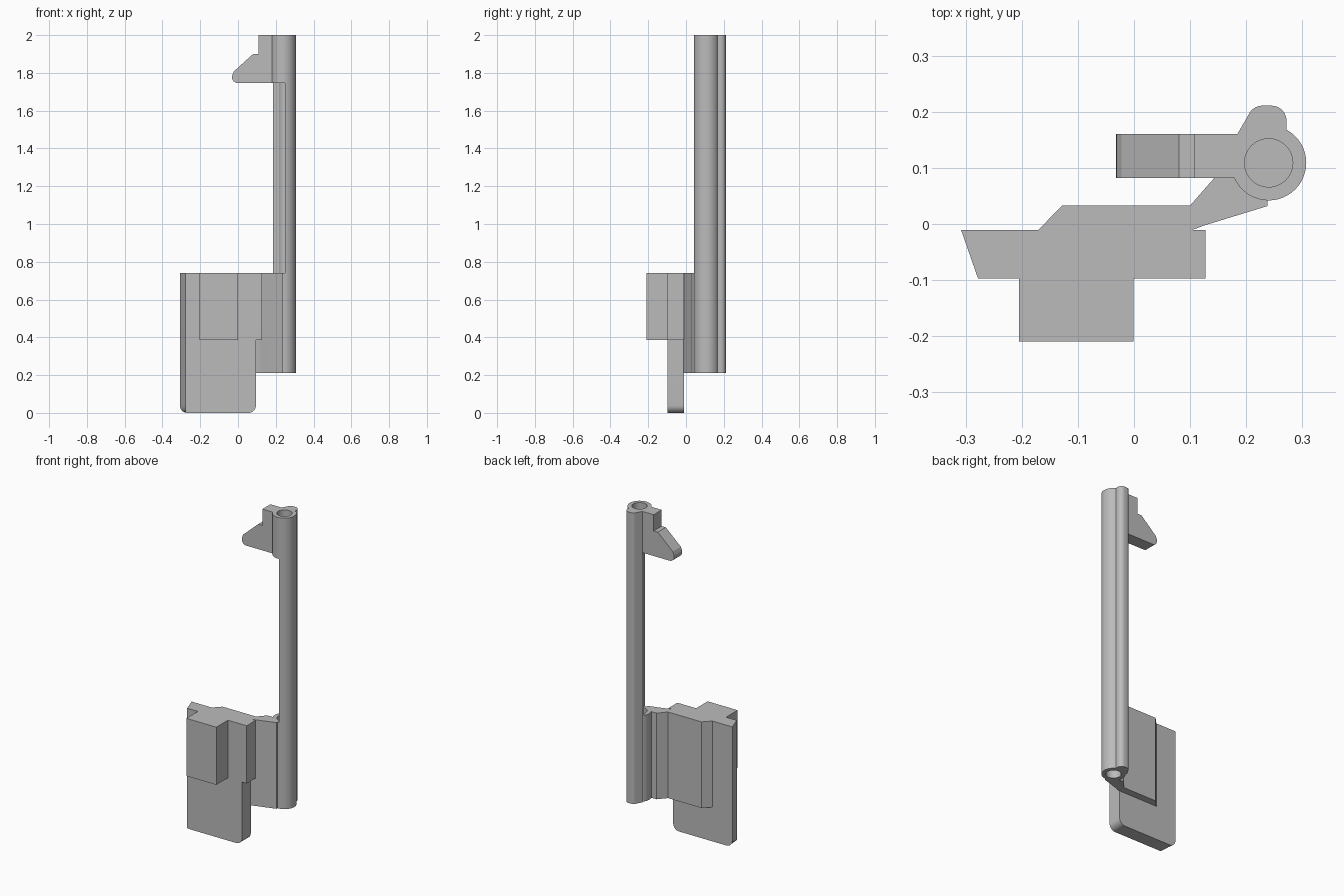
import bpy, bmesh, math

cube = bpy.data.objects.get("Cube")
if cube:
    bpy.data.objects.remove(cube, do_unlink=True)

grey = bpy.data.materials.new("plain grey")
grey.use_nodes = True
grey.diffuse_color = (0.5, 0.5, 0.5, 1)
grey.node_tree.nodes["Principled BSDF"].inputs["Base Color"].default_value = (0.5, 0.5, 0.5, 1)


def prism(name, outline, low, high, axis="z"):
    """Extrude an outline: (x, y) along z, or (x, z) along y."""
    bm = bmesh.new()
    place = (lambda a, b, h: (a, b, h)) if axis == "z" else (lambda a, b, h: (a, h, b))
    face = bm.faces.new([bm.verts.new(place(a, b, low)) for a, b in outline])
    top = bmesh.ops.extrude_face_region(bm, geom=[face])["geom"]
    for v in top:
        if isinstance(v, bmesh.types.BMVert):
            v.co["xyz".index(axis)] = high
    bmesh.ops.recalc_face_normals(bm, faces=bm.faces)
    mesh = bpy.data.meshes.new(name)
    bm.to_mesh(mesh)
    bm.free()
    mesh.materials.append(grey)
    obj = bpy.data.objects.new(name, mesh)
    bpy.context.collection.objects.link(obj)
    return obj


def arc(cx, cy, r, start, end, n):
    return [(cx + r * math.cos(math.radians(start + (end - start) * i / n)),
             cy + r * math.sin(math.radians(start + (end - start) * i / n)))
            for i in range(n + 1)]


def circle(r, n=48):
    return arc(0.24, 0.109, r, 0, 360, n)[:-1]


def rect(x0, x1, y0, y1):
    return [(x0, y0), (x1, y0), (x1, y1), (x0, y1)]


def combine(target, other, operation):
    """Apply a boolean and discard the second solid."""
    mod = target.modifiers.new(operation.lower(), "BOOLEAN")
    mod.object, mod.operation, mod.solver = other, operation, "EXACT"
    bpy.context.view_layer.update()
    graph = bpy.context.evaluated_depsgraph_get()
    mesh = bpy.data.meshes.new_from_object(target.evaluated_get(graph))
    target.modifiers.clear()
    target.data = mesh
    bpy.data.objects.remove(other, do_unlink=True)


# Tall pillar with its rounded rear rib
pillar = prism("pillar", circle(0.067), 0.21, 2)
rib = [(0.24, 0.12), (0.184, 0.16)] + arc(0.229, 0.184, 0.027, 155, 90, 5) \
    + arc(0.245, 0.184, 0.027, 90, 0, 6) + [(0.272, 0.14)]
combine(pillar, prism("rib", rib, 0.21, 2), "UNION")

# Hook at the top
hook = [(0.22, 2), (0.108, 2), (0.108, 1.9), (0.08, 1.9), (-0.022, 1.808)] \
    + arc(0, 1.778, 0.032, 150, 270, 8) + [(0.22, 1.746)]
combine(pillar, prism("hook", hook, 0.082, 0.16, "y"), "UNION")

# Web joining the pillar to the front plate
web = [(-0.172, -0.012), (0.1, -0.012), (0.127, -0.002), (0.238, 0.032),
       (0.238, 0.082), (0.143, 0.082), (0.1, 0.033), (-0.128, 0.033)]
combine(pillar, prism("web", web, 0.21, 0.74), "UNION")

# Bores from both ends, and the slot opened in the pillar side
for low, high in ((0.1, 0.58), (0.6, 2.1)):
    combine(pillar, prism("bore", circle(0.043), low, high), "DIFFERENCE")
combine(pillar, prism("slot", rect(0.1, 0.25, 0, 0.146), 0.74, 1.746), "DIFFERENCE")

# Front plate with rounded lower corners and a slanted left edge
r = 0.04
plate = [(-0.308, 0.74)] + arc(-0.308 + r, r, r, 180, 270, 8) + arc(0.095 - r, r, r, 270, 360, 8) \
    + [(0.095, 0.385), (0.127, 0.385), (0.127, 0.74)]
front_plate = prism("front_plate", plate, -0.097, -0.011, "y")
for v in front_plate.data.vertices:
    if v.co.y < -0.05 and v.co.x < -0.26:
        v.co.x = max(v.co.x, -0.278)

# Raised block on the front
front_block = prism("front_block", rect(-0.205, -0.001, -0.209, -0.09), 0.385, 0.74)

# Smooth rounded surfaces, keep crisp edges
for obj in (pillar, front_plate, front_block):
    bpy.ops.object.select_all(action="DESELECT")
    obj.select_set(True)
    bpy.context.view_layer.objects.active = obj
    bpy.ops.object.shade_smooth_by_angle(angle=math.radians(25))
